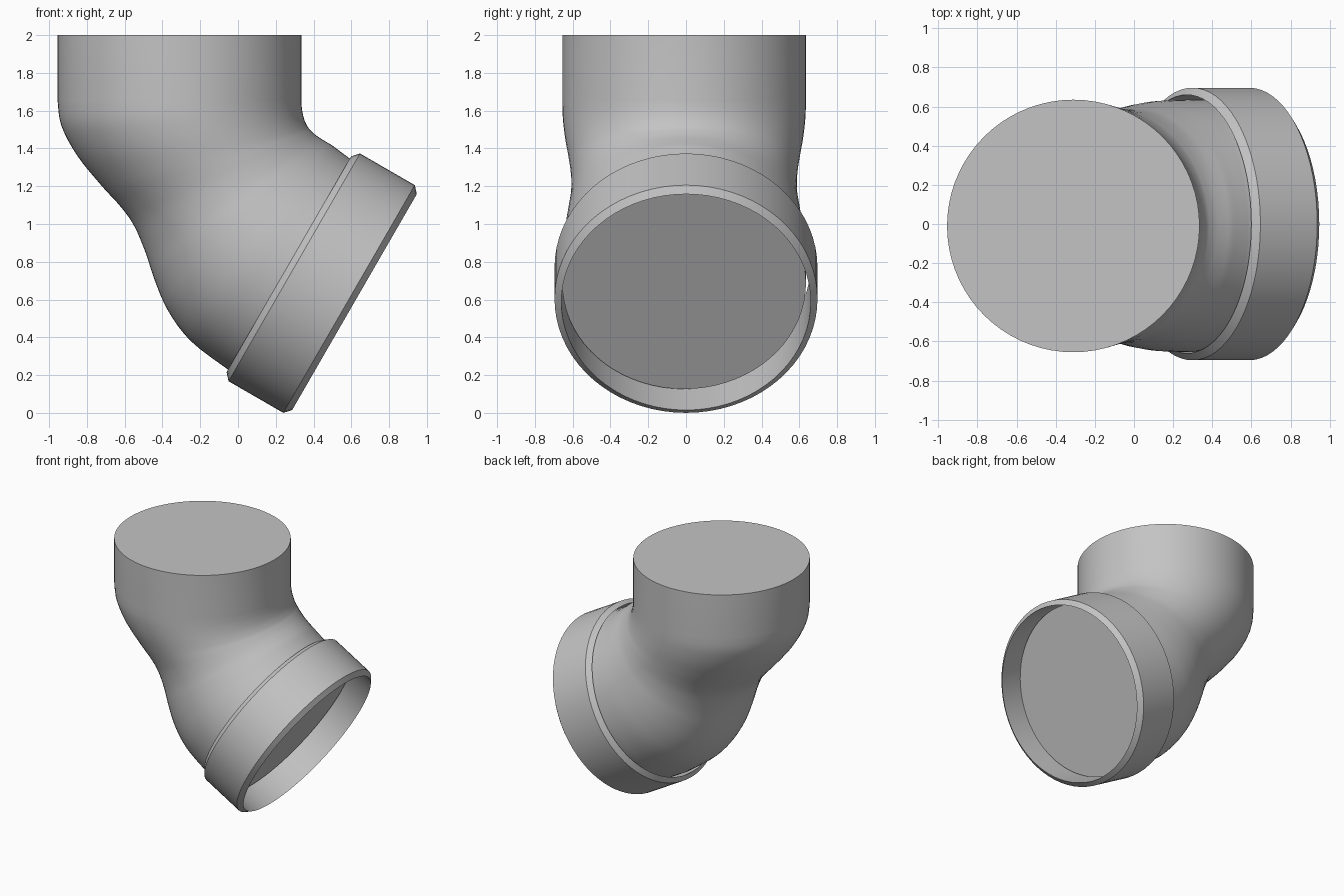
import bpy, bmesh, math
from mathutils import Vector

cube = bpy.data.objects.get("Cube")
if cube:
    bpy.data.objects.remove(cube, do_unlink=True)

SEG = 72
TILT = math.radians(30)
AXIS = Vector((math.cos(TILT), 0, -math.sin(TILT)))    # outlet direction
UP = Vector((math.sin(TILT), 0, math.cos(TILT)))       # across the outlet
Y = Vector((0, 1, 0))

grey = bpy.data.materials.new("plain grey")
grey.use_nodes = True
grey.diffuse_color = (0.55, 0.55, 0.55, 1)
grey.node_tree.nodes["Principled BSDF"].inputs["Base Color"].default_value = (0.55, 0.55, 0.55, 1)


def ring(bm, centre, u, v):
    """Ellipse of vertices with half axes u and v."""
    angles = [2 * math.pi * i / SEG for i in range(SEG)]
    return [bm.verts.new(centre + u * math.cos(a) + v * math.sin(a)) for a in angles]


def bridge(bm, a, b):
    for i in range(SEG):
        j = (i + 1) % SEG
        bm.faces.new((a[i], a[j], b[j], b[i]))


def finish(bm, name):
    bmesh.ops.recalc_face_normals(bm, faces=bm.faces)
    mesh = bpy.data.meshes.new(name)
    bm.to_mesh(mesh)
    bm.free()
    mesh.materials.append(grey)
    obj = bpy.data.objects.new(name, mesh)
    bpy.context.collection.objects.link(obj)
    bpy.ops.object.select_all(action='DESELECT')
    obj.select_set(True)
    bpy.context.view_layer.objects.active = obj
    bpy.ops.object.shade_smooth_by_angle(angle=math.radians(30))
    return obj


def smooth_steps(rows, steps=4):
    """Catmull-Rom interpolation through the section rows."""
    out = []
    for i in range(len(rows) - 1):
        p0, p1 = rows[max(i - 1, 0)], rows[i]
        p2, p3 = rows[i + 1], rows[min(i + 2, len(rows) - 1)]
        for k in range(steps):
            t = k / steps
            out.append([b + 0.5 * t * (c - a + t * (2 * a - 5 * b + 4 * c - d + t * (3 * (b - c) + d - a)))
                        for a, b, c, d in zip(p0, p1, p2, p3)])
    return out + [rows[-1]]


# Elbow sections: outer x, outer z, inner x, inner z, half width
sections = [
    (-0.955, 1.65, 0.335, 1.65, 0.645),
    (-0.935, 1.52, 0.340, 1.60, 0.642),
    (-0.85, 1.36, 0.352, 1.55, 0.63),
    (-0.72, 1.20, 0.372, 1.51, 0.612),
    (-0.62, 1.09, 0.392, 1.488, 0.602),
    (-0.55, 0.99, 0.415, 1.468, 0.597),
    (-0.49, 0.85, 0.442, 1.45, 0.60),
    (-0.44, 0.70, 0.47, 1.433, 0.613),
    (-0.37, 0.54, 0.50, 1.415, 0.627),
    (-0.25, 0.38, 0.54, 1.385, 0.64),
    (-0.054, 0.23, 0.59, 1.348, 0.645),
]

# Elbow pipe, closed at both ends
bm = bmesh.new()
rows = [(-0.955, 2.0, 0.335, 2.0, 0.645)] + smooth_steps(sections)
end_centre = Vector((0.45, 0, 0.685))
low, high = end_centre - UP * 0.645, end_centre + UP * 0.645
rows.append((low.x, low.z, high.x, high.z, 0.645))
loops = []
for ox, oz, ix, iz, w in rows:
    outer, inner = Vector((ox, -0.01, oz)), Vector((ix, -0.01, iz))
    loops.append(ring(bm, (outer + inner) / 2, (inner - outer) / 2, Y * w))
for a, b in zip(loops, loops[1:]):
    bridge(bm, a, b)
bm.faces.new(loops[0])
bm.faces.new(loops[-1])
finish(bm, "elbow_pipe")

# Chamfered collar around the outlet: (distance along axis, radius)
bm = bmesh.new()
front = Vector((0.588, 0, 0.603))
profile = [(-0.368, 0.66), (-0.335, 0.696), (0, 0.696), (0.033, 0.66)]
loops = [ring(bm, front + AXIS * s, UP * r, Y * r) for s, r in profile]
for i, loop in enumerate(loops):
    bridge(bm, loop, loops[(i + 1) % len(loops)])
finish(bm, "outlet_collar")
